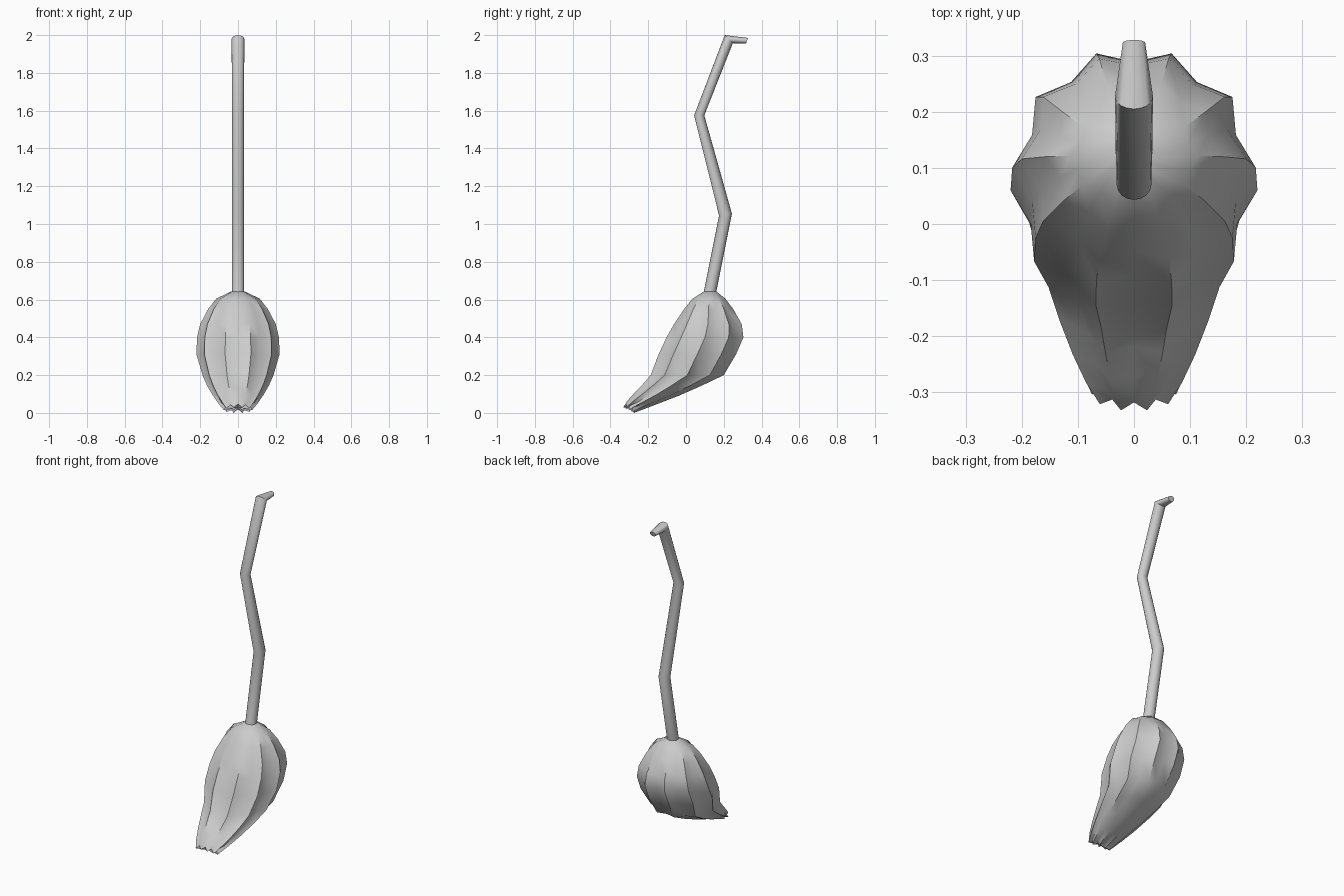
import bpy, bmesh, math

if "Cube" in bpy.data.objects:
    bpy.data.objects.remove(bpy.data.objects["Cube"])

def loft(name, rings, sides, notch=1.0, ragged=False, angle=40):
    """Skin elliptical rings given as (front y, front z, back y, back z, half width)."""
    bm = bmesh.new()
    reach = math.sin(math.radians(72)) if notch < 1 else 1.0
    loops = []
    for n, (yf, zf, yb, zb, w) in enumerate(rings):
        cy, cz = (yf + yb) / 2, (zf + zb) / 2
        hy, hz = (yb - yf) / 2 / reach, (zb - zf) / 2 / reach
        last = ragged and n == len(rings) - 1
        loop = []
        for i in range(sides):
            a = 2 * math.pi * i / sides
            k = notch if i % 2 else 1.0
            s, c = math.sin(a) * k, math.cos(a) * k
            p = [w * c, cy + hy * s, cz + hz * s]
            if last and i % 2:          # valleys between bristle tips
                p[1] += 0.012
                p[2] += 0.018
            loop.append(bm.verts.new(p))
        loops.append(loop)
    for a, b in zip(loops, loops[1:]):
        for i in range(sides):
            j = (i + 1) % sides
            bm.faces.new((a[i], a[j], b[j], b[i]))
    for loop in (loops[0], loops[-1]):
        mid = [sum(v.co[k] for v in loop) / sides for k in range(3)]
        hub = bm.verts.new(mid)
        for i in range(sides):
            bm.faces.new((loop[i], loop[(i + 1) % sides], hub))
    bmesh.ops.recalc_face_normals(bm, faces=bm.faces[:])
    me = bpy.data.meshes.new(name)
    bm.to_mesh(me)
    bm.free()
    ob = bpy.data.objects.new(name, me)
    bpy.context.collection.objects.link(ob)
    bpy.ops.object.select_all(action='DESELECT')
    ob.select_set(True)
    bpy.context.view_layer.objects.active = ob
    bpy.ops.object.shade_smooth_by_angle(angle=math.radians(angle))
    return ob

# crooked handle with mitred bends
loft("handle", [
    (0.082, 0.58, 0.146, 0.57, 0.033),
    (0.175, 1.045, 0.243, 1.055, 0.033),
    (0.043, 1.575, 0.097, 1.575, 0.031),
    (0.205, 2.0, 0.248, 1.957, 0.034),
    (0.328, 1.985, 0.318, 1.955, 0.02),
], 16)

# lobed bristle bundle, swept forward to a ragged tip
loft("bristles", [
    (0.095, 0.643, 0.160, 0.643, 0.035),
    (0.035, 0.605, 0.208, 0.605, 0.115),
    (-0.010, 0.55, 0.250, 0.55, 0.158),
    (-0.063, 0.47, 0.295, 0.47, 0.20),
    (-0.103, 0.40, 0.304, 0.40, 0.217),
    (-0.145, 0.31, 0.265, 0.31, 0.220),
    (-0.187, 0.20, 0.200, 0.20, 0.188),
    (-0.230, 0.15, 0.085, 0.145, 0.165),
    (-0.278, 0.10, -0.040, 0.09, 0.135),
    (-0.312, 0.062, -0.165, 0.042, 0.105),
    (-0.332, 0.03, -0.275, 0.0, 0.075),
], 20, notch=0.88, ragged=True, angle=50)
